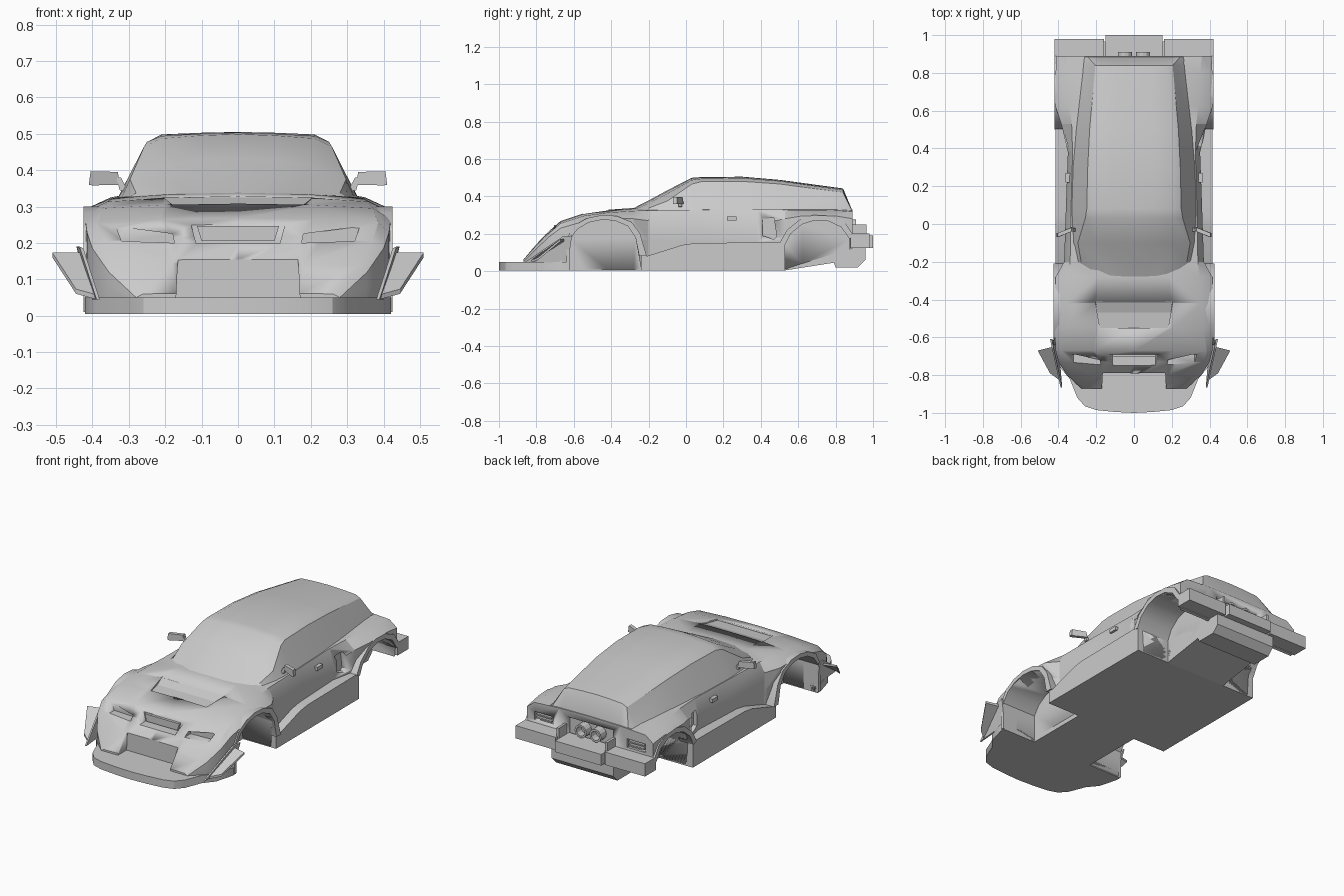
import bpy, bmesh, math
from mathutils import Vector


def finish(name, bm, angle=25):
    bmesh.ops.recalc_face_normals(bm, faces=bm.faces)
    me = bpy.data.meshes.new(name)
    bm.to_mesh(me)
    bm.free()
    ob = bpy.data.objects.new(name, me)
    bpy.context.collection.objects.link(ob)
    bpy.ops.object.select_all(action='DESELECT')
    ob.select_set(True)
    bpy.context.view_layer.objects.active = ob
    bpy.ops.object.shade_smooth_by_angle(angle=math.radians(angle))
    return ob


def loft(name, rings):
    bm = bmesh.new()
    rows = [[bm.verts.new(p) for p in r] for r in rings]
    n = len(rows[0])
    for a, b in zip(rows, rows[1:]):
        for i in range(n):
            bm.faces.new((a[i], a[(i + 1) % n], b[(i + 1) % n], b[i]))
    bm.faces.new(rows[0])
    bm.faces.new(rows[-1])
    return finish(name, bm)


def slab(name, pts, off):
    """Planar outline thickened along an offset vector."""
    return loft(name, [[Vector(p) for p in pts], [Vector(p) + Vector(off) for p in pts]])


def prism(name, pts, axis, lo, hi):
    place = {'x': lambda t, p: (t, p[0], p[1]), 'y': lambda t, p: (p[0], t, p[1]),
             'z': lambda t, p: (p[0], p[1], t)}[axis]
    return loft(name, [[place(t, p) for p in pts] for t in (lo, hi)])


def box(name, x0, x1, y0, y1, z0, z1):
    return prism(name, [(x0, y0), (x1, y0), (x1, y1), (x0, y1)], 'z', z0, z1)


def section(y, half):
    """Half outline from bottom to centre top, mirrored into a closed ring."""
    return [(x, y, z) for x, z in half] + [(-x, y, z) for x, z in reversed(half) if x > 0]


def cut(ob, cutters):
    for c in cutters:
        m = ob.modifiers.new("cut", 'BOOLEAN')
        m.operation, m.solver, m.object = 'DIFFERENCE', 'EXACT', c
        bpy.context.view_layer.objects.active = ob
        bpy.ops.object.modifier_apply(modifier=m.name)
        bpy.data.objects.remove(c)


# lower body: y, bottom z, side width, shoulder z, deck width, deck z, centre z
body_rows = [
    (-.87, .01, .28, .05, .26, .06, .062), (-.80, .01, .355, .12, .33, .138, .145),
    (-.73, .01, .40, .185, .37, .205, .218), (-.67, .01, .415, .23, .385, .255, .268),
    (-.55, .01, .42, .265, .37, .295, .308), (-.42, .01, .42, .285, .36, .313, .328),
    (-.28, .01, .415, .28, .345, .322, .338), (-.20, .01, .37, .27, .338, .325, .34),
    (.10, .01, .36, .25, .333, .328, .34), (.38, .01, .35, .25, .325, .33, .34),
    (.53, .01, .385, .28, .33, .328, .34), (.62, .04, .415, .295, .34, .327, .335),
    (.80, .095, .415, .295, .35, .325, .335), (.89, .12, .41, .28, .36, .318, .33)]
body = loft("lower_body", [section(y, [(w - .01, zb), (w, zb + .6 * (zs - zb)), (w, zs),
                                       (wt, zt), (wt * .55, zt + .75 * (zc - zt)), (0, zc)])
                           for y, zb, w, zs, wt, zt, zc in body_rows])

# cabin: y, base width, edge width, edge z, roof width, roof z, centre z
cabin_rows = [
    (-.28, .19, .18, .327, .12, .333, .337), (-.20, .30, .28, .337, .18, .362, .378),
    (-.10, .32, .297, .375, .20, .415, .432), (.03, .328, .258, .465, .21, .487, .499),
    (.08, .33, .25, .478, .21, .494, .503), (.30, .325, .245, .48, .21, .498, .505),
    (.50, .308, .235, .466, .20, .482, .488), (.84, .268, .205, .42, .175, .434, .442),
    (.885, .262, .245, .33, .19, .332, .334)]
loft("cabin", [section(y, [(wb, .30), (wb, .325), (we, ze), (wi, zi), (wi * .5, (zi + 2 * zc) / 3), (0, zc)])
               for y, wb, we, ze, wi, zi, zc in cabin_rows])

# wheel arch outlines, (y, z)
front_arch = [(-.62, .01), (-.62, .17), (-.58, .225), (-.52, .26), (-.45, .275), (-.38, .27),
              (-.31, .24), (-.27, .18), (-.24, .01)]
rear_arch = [(.53, .01), (.53, .14), (.56, .2), (.62, .25), (.69, .272), (.76, .268), (.83, .235), (.875, .17)]
front_rim = [(-.21, .08), (-.245, .2), (-.29, .262), (-.37, .295), (-.45, .3), (-.53, .283),
             (-.60, .243), (-.64, .17), (-.64, .01)]
rear_rim = [(.89, .2), (.85, .26), (.77, .295), (.68, .3), (.61, .277), (.54, .22), (.50, .15)]

# openings in the body
cutters = [
    prism("cut_intake", [(-.17, .05), (.17, .05), (.165, .155), (-.165, .155)], 'y', -1.1, -.79),
    prism("cut_grille", [(-.115, .198), (.115, .198), (.13, .255), (-.13, .255)], 'y', -1, -.69),
    slab("cut_hood", [(-.18, -.55, .298), (.18, -.55, .298), (.205, -.415, .31), (-.205, -.415, .31)], (0, 0, .1)),
    box("cut_tail", -.15, .15, .86, 1.1, .185, .29)]
for s in (1, -1):
    cutters += [
        prism("cut_front_arch", [(-.62, -.1)] + front_arch + [(-.24, -.1)], 'x', s * .2, s * .6),
        prism("cut_rear_arch", [(.53, -.1)] + rear_arch + [(.875, -.1)], 'x', s * .2, s * .6),
        prism("cut_headlight", [(s * .175, .2), (s * .32, .205), (s * .335, .245), (s * .18, .225)],
              'y', -1, -.69),
        prism("cut_side_duct", [(.41, .19), (.47, .17), (.485, .185), (.47, .285), (.41, .28)],
              'x', s * .335, s * .6),
        box("cut_tail_light", s * .24, s * .36, .875, 1.1, .215, .265)]
cut(body, cutters)

# grille insert, hood vent lip
prism("grille_panel", [(-.1, .205), (.1, .205), (.113, .247), (-.113, .247)], 'y', -.705, -.685)
slab("hood_vent_ramp", [(-.19, -.49, .298), (.19, -.49, .298), (.205, -.41, .326), (-.205, -.41, .326)],
     (0, 0, -.015))

# front splitter and floor
half = [(0, -1), (.10, -.995), (.20, -.985), (.26, -.965), (.30, -.92), (.34, -.82), (.39, -.76), (.42, -.65), (.42, -.62)]
prism("front_splitter", half + [(-x, y) for x, y in reversed(half[1:])], 'z', .004, .05)
box("floor", -.2, .2, -.63, .53, .004, .03)

# diffuser and centre rear bumper
prism("diffuser", [(.53, .004), (.79, .045), (.80, .02), (.92, .02), (.96, .06), (.96, .14), (.53, .14)],
      'x', -.2, .2)
box("rear_bumper_centre", -.15, .15, .87, 1.0, .125, .19)

for s in (1, -1):
    # side skirt and arch flares
    prism("side_skirt", [(-.24, .004), (.53, .004), (.53, .155), (.05, .15), (-.02, .14), (-.21, .08), (-.24, .1)],
          'x', s * .2, s * .415)
    prism("front_arch_flare", front_arch[:-1] + [(-.25, .08)] + front_rim, 'x', s * .33, s * .425)
    prism("rear_arch_flare", rear_arch[1:] + rear_rim, 'x', s * .33, s * .42)

    # bumper side plate and canard
    slab("bumper_side_plate", [(s * .38, -.865, .045), (s * .40, -.63, .045), (s * .435, -.61, .19),
                               (s * .425, -.66, .185)], (s * .009, 0, 0))
    slab("canard", [(s * .39, -.83, .045), (s * .445, -.79, .06), (s * .51, -.67, .16), (s * .43, -.65, .16)],
         (0, 0, .013))

    # rear corner bumper and bracket
    box("rear_bumper_corner", s * .16, s * .42, .88, .98, .125, .2)
    box("bumper_bracket", s * .15, s * .165, .88, .965, .18, .25)

    # tail light slats
    for z in (.228, .248):
        box("tail_light_slat", s * .25, s * .35, .87, .89, z, z + .008)

    # exhaust pipes
    n, r = 12, .038
    ring = lambda rad, y: [(s * .048 + rad * math.cos(2 * math.pi * i / n), y,
                            .238 + rad * math.sin(2 * math.pi * i / n)) for i in range(n)]
    loft("exhaust_pipe", [ring(r, .85), ring(r, .91), ring(r * .7, .91), ring(r * .7, .865)])

    # wing mirror with stem
    slab("wing_mirror", [(s * .325, -.035, .36), (s * .40, -.07, .358), (s * .41, -.07, .36),
                         (s * .405, -.07, .397), (s * .33, -.04, .395)], (0, .022, 0))
    slab("mirror_stem", [(s * .30, -.04, .34), (s * .325, -.04, .345), (s * .335, -.04, .38),
                         (s * .322, -.04, .38)], (0, .018, 0))

    # door handle
    box("door_handle", s * .34, s * .362, .22, .27, .27, .292)
